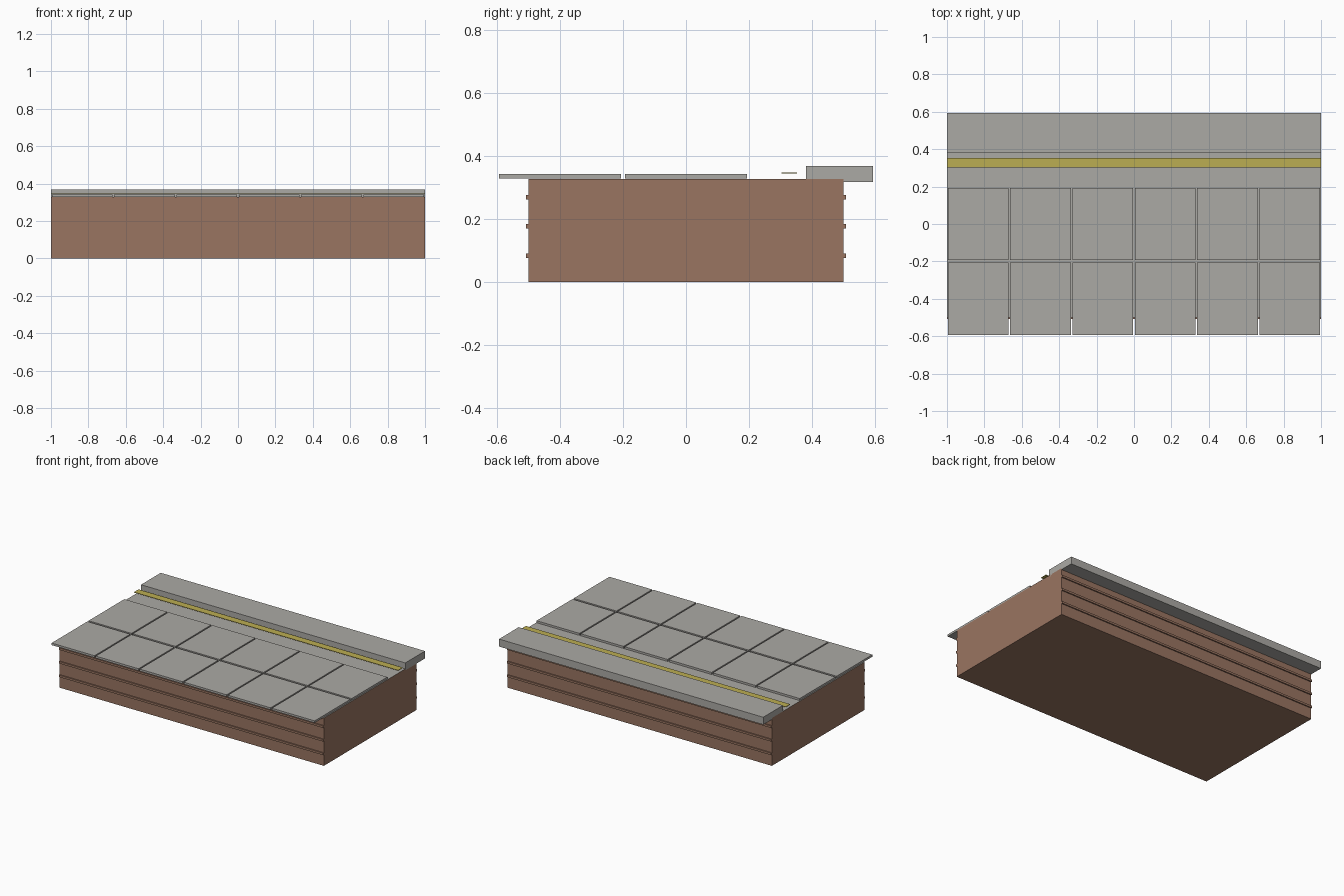
import bpy

cube = bpy.data.objects.get("Cube")
if cube:
    bpy.data.objects.remove(cube, do_unlink=True)


def material(name, rgb):
    mat = bpy.data.materials.new(name)
    mat.use_nodes = True
    color = (*rgb, 1)
    mat.diffuse_color = color
    mat.node_tree.nodes["Principled BSDF"].inputs["Base Color"].default_value = color
    return mat


brick = material("brick brown", (0.32, 0.177, 0.12))
concrete = material("concrete grey", (0.41, 0.40, 0.375))
yellow = material("safety yellow", (0.50, 0.42, 0.085))


def box(name, mat, x, y, z):
    """Box from (min, max) pairs along each axis."""
    spans = (x, y, z)
    bpy.ops.mesh.primitive_cube_add(size=1, location=[(a + b) / 2 for a, b in spans])
    obj = bpy.context.object
    obj.name = name
    obj.scale = [b - a for a, b in spans]
    bpy.ops.object.transform_apply(location=False, rotation=False, scale=True)
    obj.data.materials.append(mat)
    return obj


full = (-1, 1)
deck_z = 0.327

# Brick base with a concrete top face
base = box("platform_base", brick, full, (-0.5, 0.5), (0, deck_z))
base.data.materials.append(concrete)
for face in base.data.polygons:
    if face.normal.z > 0.9:
        face.material_index = 1

# Thin brick courses along both long walls
for side, label in ((-1, "front"), (1, "back")):
    for z in (0.083, 0.176, 0.269):
        ys = sorted((side * 0.49, side * 0.508))
        box(f"{label}_brick_course", brick, full, ys, (z - 0.007, z + 0.007))

# Two rows of paving slabs, the front row overhanging
pitch = 1 / 3
for row_y in (-0.4, 0):
    for i in range(6):
        x = (i - 2.5) * pitch
        box("paving_slab", concrete, (x - 0.162, x + 0.162),
            (row_y - 0.193, row_y + 0.193), (deck_z + 0.001, 0.342))

# Raised safety line and overhanging edge kerb
box("safety_line", yellow, full, (0.303, 0.352), (0.344, 0.347))
box("edge_kerb", concrete, full, (0.38, 0.593), (0.317, 0.368))
